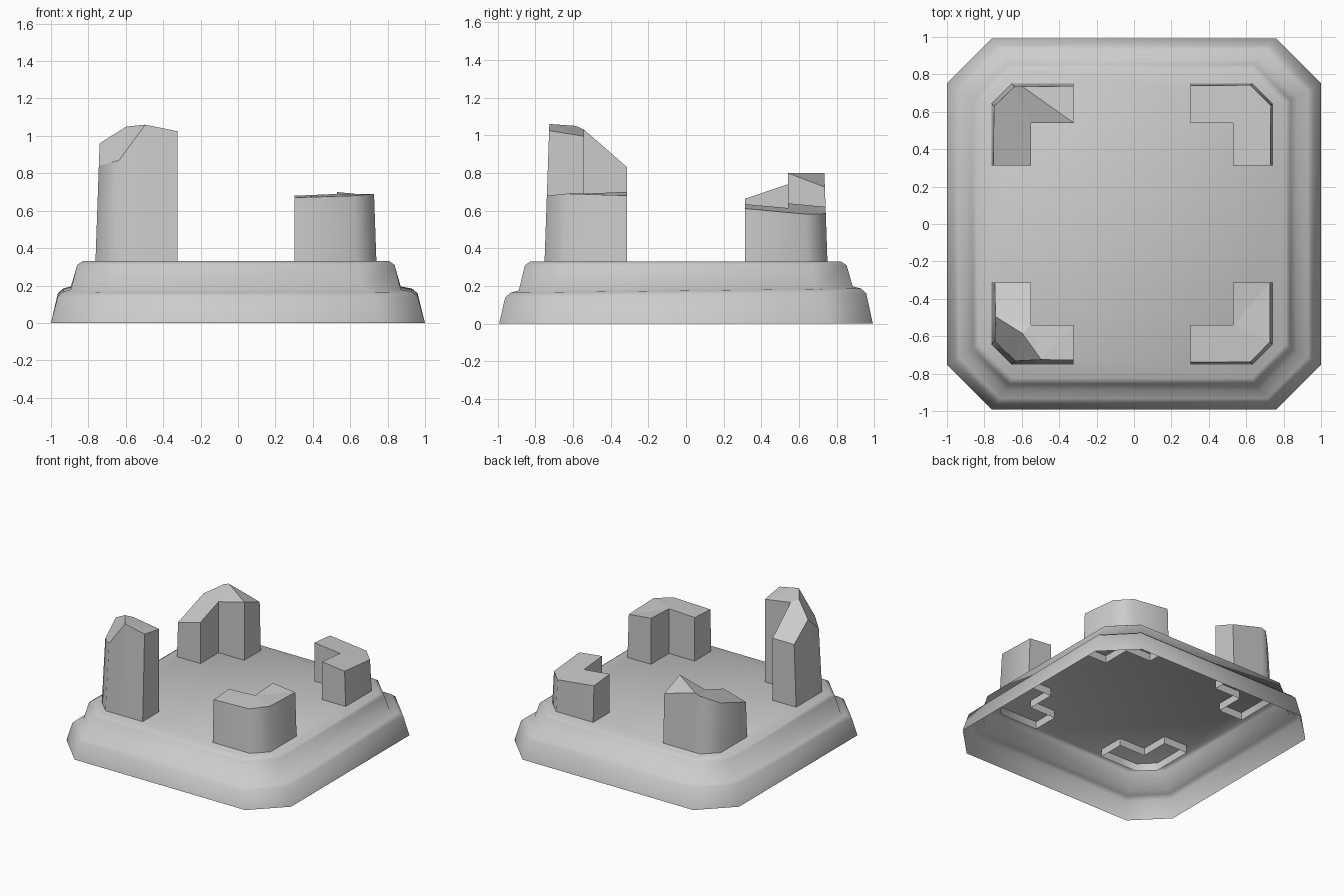
import bpy, bmesh, math
from mathutils import Vector

if "Cube" in bpy.data.objects:
    bpy.data.objects.remove(bpy.data.objects["Cube"])

stone = bpy.data.materials.new("plain_grey")
stone.diffuse_color = (0.6, 0.6, 0.6, 1)
stone.use_nodes = True
stone.node_tree.nodes["Principled BSDF"].inputs["Base Color"].default_value = stone.diffuse_color


def finish(bm, name, sharp_angle):
    """Turn a bmesh into a named object, keeping strong edges sharp."""
    for e in bm.edges:
        e.smooth = len(e.link_faces) == 2 and e.calc_face_angle(0) < math.radians(sharp_angle)
    me = bpy.data.meshes.new(name)
    bm.to_mesh(me)
    bm.free()
    me.materials.append(stone)
    ob = bpy.data.objects.new(name, me)
    bpy.context.collection.objects.link(ob)
    return ob


# Base: stacked chamfered rectangles, open underneath
def ring(bm, x0, x1, y0, y1, c, z, tilt):
    pts = [(x0 + c, y0), (x1 - c, y0), (x1, y0 + c), (x1, y1 - c),
           (x1 - c, y1), (x0 + c, y1), (x0, y1 - c), (x0, y0 + c)]
    return [bm.verts.new((x, y, z + tilt * y)) for x, y in pts]


profile = [
    (-1.0, 1.0, -0.992, 0.992, 0.24, 0.0, 0),
    (-0.963, 0.96, -0.96, 0.957, 0.23, 0.15, 0.012),
    (-0.935, 0.93, -0.932, 0.93, 0.22, 0.175, 0.012),
    (-0.893, 0.87, -0.888, 0.885, 0.20, 0.187, 0.012),
    (-0.86, 0.837, -0.855, 0.853, 0.19, 0.31, 0),
    (-0.83, 0.81, -0.825, 0.823, 0.18, 0.33, 0),
]
bm = bmesh.new()
rings = [ring(bm, *p) for p in profile]
for a, b in zip(rings, rings[1:]):
    for i in range(8):
        j = (i + 1) % 8
        bm.faces.new((a[i], a[j], b[j], b[i])).smooth = True
bm.faces.new(rings[-1]).smooth = True
finish(bm, "stepped_base", 50)

# Broken corner pillars: L-shaped tubes with cut tops, open underneath
OUT, END, NOTCH, CH = 0.751, 0.312, 0.541, 0.643
FLOOR, BOTTOM, TAPER, CX = 0.33, 0.27, 0.035, -0.011
L_SHAPE = [(END, OUT), (END, NOTCH), (NOTCH, NOTCH), (NOTCH, END),
           (OUT, END), (OUT, CH), (CH, OUT)]


def pillar(name, sx, sy, heights, faces, extra=(), rim=range(7)):
    """heights: top z of the L points; extra: added (u, v, z) crest points;
    faces: top facets by index; rim: indices around the outline."""
    pts = [(u, v, z) for (u, v), z in zip(L_SHAPE, heights)] + list(extra)
    bm = bmesh.new()

    def vert(u, v, z):
        shrink = TAPER * (z - FLOOR)
        u -= shrink if u > 0.6 else 0
        v -= shrink if v > 0.6 else 0
        return bm.verts.new((CX + sx * u, sy * v, z))

    top = [vert(*p) for p in pts]
    low = {i: vert(pts[i][0], pts[i][1], BOTTOM) for i in rim}
    rim = list(rim)
    for i, j in zip(rim, rim[1:] + rim[:1]):
        bm.faces.new((low[i], low[j], top[j], top[i])).smooth = True
    caps = [bm.faces.new([top[i] for i in f]) for f in faces]
    bmesh.ops.recalc_face_normals(bm, faces=bm.faces[:])
    bmesh.ops.triangulate(bm, faces=caps)
    finish(bm, name, 50)


def plane_heights(sx, sy, z0, x0, y0, dx, dy):
    """Heights of the L points on one sloping cut."""
    return [z0 + dx * (CX + sx * u - x0) + dy * (sy * v - y0) for u, v in L_SHAPE]


pillar("front_left_pillar", -1, -1,
       [1.025, 0.995, 1.03, 0.83, 0.83, 0.84, 0.87],
       [(0, 1, 2, 8, 7), (2, 3, 4, 9, 8), (7, 8, 9, 5, 6)],
       [(0.485, OUT, 1.06), (0.586, 0.585, 1.05), (OUT, 0.495, 0.96)],
       (0, 1, 2, 3, 4, 9, 5, 6, 7))

back = plane_heights(-1, 1, 0.74, -0.553, 0.541, 0.26, 0.34)
back[0] = 0.725
pillar("back_left_pillar", -1, 1, back,
       [(0, 1, 7), (1, 2, 3, 4, 5, 6, 7)],
       [(0.585, OUT, 0.80)], (0, 1, 2, 3, 4, 5, 6, 7))

pillar("back_right_pillar", 1, 1,
       plane_heights(1, 1, 0.635, 0.527, 0.31, -0.11, -0.09),
       [tuple(range(7))])

pillar("front_right_pillar", 1, -1,
       [0.67, 0.68, 0.69, 0.70, 0.68, 0.69, 0.68],
       [(0, 1, 2, 5, 6), (2, 3, 4, 5)])
